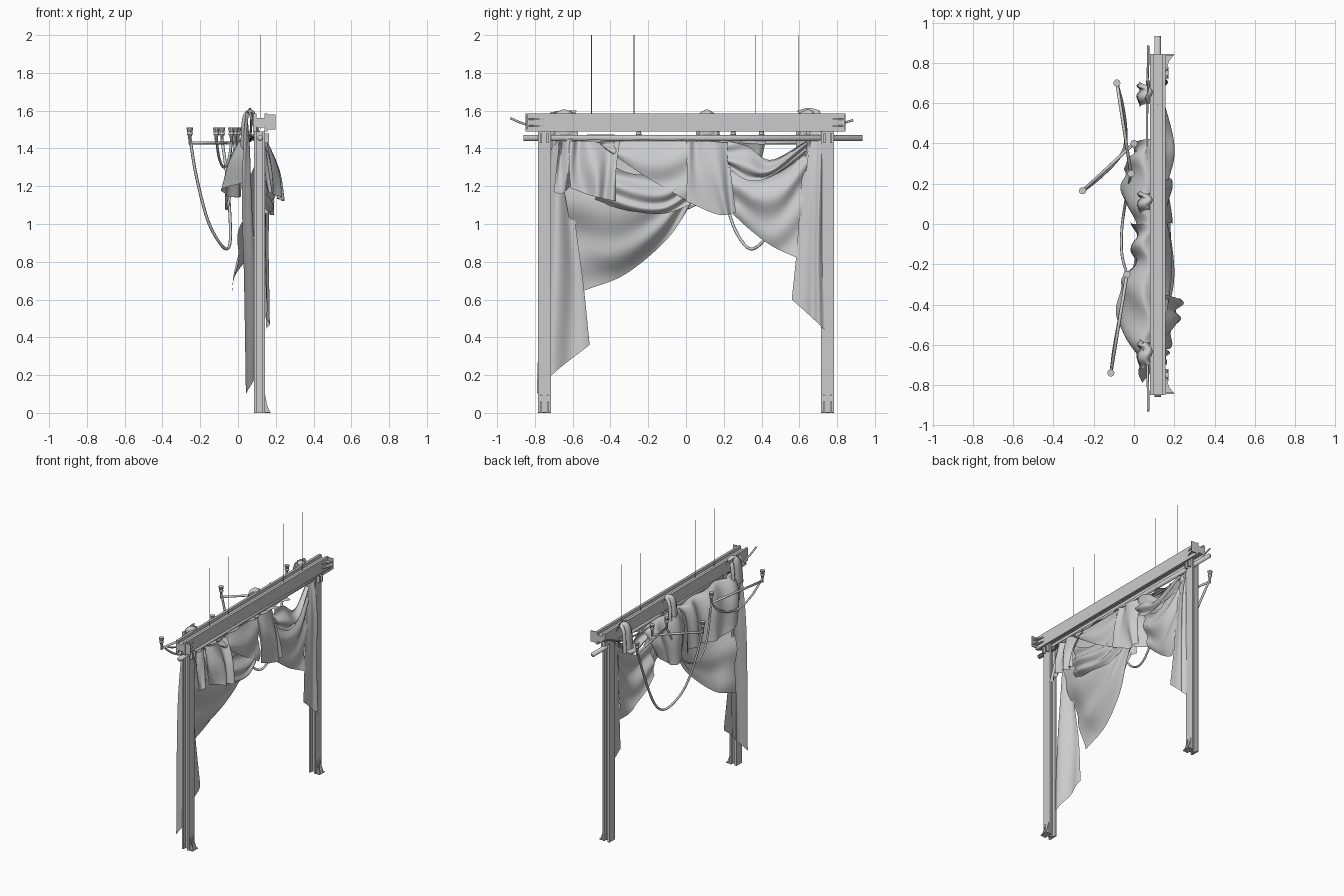
import bpy, bmesh, math
from mathutils import Vector


def add(name, verts, faces, smooth=False):
    me = bpy.data.meshes.new(name)
    me.from_pydata(verts, [], faces)
    bm = bmesh.new()
    bm.from_mesh(me)
    bmesh.ops.recalc_face_normals(bm, faces=bm.faces)
    bm.to_mesh(me)
    bm.free()
    if smooth:
        me.polygons.foreach_set("use_smooth", [True] * len(me.polygons))
    ob = bpy.data.objects.new(name, me)
    bpy.context.collection.objects.link(ob)
    return ob


def prism(name, profile, place, a, b):
    """Extrude a 2D profile from a to b; place(u, v, t) gives the 3D point."""
    n = len(profile)
    verts = [place(u, v, t) for t in (a, b) for u, v in profile]
    faces = [(i, (i + 1) % n, n + (i + 1) % n, n + i) for i in range(n)]
    faces += [tuple(range(n)), tuple(range(n, 2 * n))]
    return add(name, verts, faces)


def box(name, x, y, z):
    prof = [(x[0], y[0]), (x[1], y[0]), (x[1], y[1]), (x[0], y[1])]
    return prism(name, prof, lambda u, v, t: (u, v, t), *z)


def h_profile(x0, x1, half, flange, web):
    w = web / 2
    return [(x0, -half), (x0 + flange, -half), (x0 + flange, -w), (x1 - flange, -w),
            (x1 - flange, -half), (x1, -half), (x1, half), (x1 - flange, half),
            (x1 - flange, w), (x0 + flange, w), (x0 + flange, half), (x0, half)]


def spline(pts, n):
    """Catmull-Rom resample to n points."""
    p = [Vector(q) for q in pts]
    p = [2 * p[0] - p[1]] + p + [2 * p[-1] - p[-2]]
    out = []
    for i in range(n):
        s = i / (n - 1) * (len(pts) - 1)
        k = min(int(s), len(pts) - 2)
        t = s - k
        a, b, c, d = p[k:k + 4]
        out.append(0.5 * (2 * b + (c - a) * t + (2 * a - 5 * b + 4 * c - d) * t * t
                          + (3 * b - a - 3 * c + d) * t ** 3))
    return out


def cloth(name, rows, amp=0.012, fu=3.0, fv=0.0, ph=0.0, nu=48, nv=32):
    """Smooth sheet lofted through rows, with pleats along x."""
    rs = [spline(r, nu) for r in rows]
    cols = [spline([r[i] for r in rs], nv) for i in range(nu)]
    verts = []
    for j in range(nv):
        for i in range(nu):
            u, v = i / (nu - 1), j / (nv - 1)
            p = cols[i][j].copy()
            p.x += amp * math.sin(math.tau * (fu * u + fv * v + ph) + 1.5 * math.sin(5 * u + 2 * v))
            verts.append(p)
    faces = [(j * nu + i, j * nu + i + 1, (j + 1) * nu + i + 1, (j + 1) * nu + i)
             for j in range(nv - 1) for i in range(nu - 1)]
    return add(name, verts, faces, True)


def tube(name, pts, r, n=2, sides=8):
    path = spline(pts, n)
    verts, faces = [], []
    for k, p in enumerate(path):
        d = (path[min(k + 1, n - 1)] - path[max(k - 1, 0)]).normalized()
        a = d.cross(Vector((1, 0, 0))).normalized()
        b = d.cross(a)
        for s in range(sides):
            t = math.tau * s / sides
            verts.append(p + r * (math.cos(t) * a + math.sin(t) * b))
    for k in range(n - 1):
        for s in range(sides):
            s2 = (s + 1) % sides
            faces.append((k * sides + s, k * sides + s2, (k + 1) * sides + s2, (k + 1) * sides + s))
    faces += [tuple(range(sides)), tuple(range((n - 1) * sides, n * sides))]
    return add(name, verts, faces, sides > 4)


# Posts with gusseted foot plates, and the grooved top beam with end plates
foot = [(0.138, 0), (0.172, 0), (0.165, 0.015), (0.153, 0.045), (0.145, 0.09), (0.138, 0.1)]
flare = [(0.15, 0.845), (0.198, 0.845), (0.19, 0.83), (0.172, 0.805), (0.162, 0.765), (0.15, 0.74)]
for s, side in ((-1, "left"), (1, "right")):
    yc = 0.75 * s
    prism(side + "_post", h_profile(0.085, 0.142, 0.034, 0.014, 0.02),
          lambda u, v, t: (u, yc + v, t), 0, 1.49)
    box(side + "_foot_plate", (0.138, 0.172), (yc - 0.03, yc + 0.03), (0, 0.006))
    box(side + "_beam_end_plate", (0.15, 0.198), sorted((0.838 * s, 0.845 * s)), (1.5, 1.58))
    for k in (-0.017, 0.017):
        prism(side + "_foot_gusset", foot, lambda u, v, t: (u, yc + t, v), k - 0.004, k + 0.004)
        prism(side + "_beam_gusset", flare, lambda u, v, t: (u, v * s, t), 1.533 + k, 1.541 + k)
        box(side + "_top_peg", (0.14, 0.165), (yc + k - 0.005, yc + k + 0.005), (1.43, 1.48))
prism("top_beam", h_profile(0.08, 0.157, 0.047, 0.018, 0.05),
      lambda u, v, t: (u, t, 1.537 + v), -0.85, 0.845)

# Curtain pole, bowed rear rod, hanging wires
tube("curtain_pole", [(0.117, -0.86, 1.455), (0.117, 0.935, 1.455)], 0.016, 2, 12)
tube("rear_rod", [(0.07, -0.93, 1.56), (0.07, -0.84, 1.525), (0.065, -0.6, 1.46), (0.065, 0, 1.44),
                  (0.065, 0.6, 1.46), (0.07, 0.8, 1.525), (0.07, 0.885, 1.55)], 0.006, 40)
for y in (-0.5, -0.275, 0.37, 0.595):
    tube("hanging_wire", [(0.117, y, 1.5), (0.117, y, 2.0)], 0.0018, 2, 4)


# Candle arms with cups on both ends
def candle_arm(a, b):
    tube("candle_arm", [(*a, 1.43), (*b, 1.43)], 0.008)
    for x, y in (a, b):
        prof = [(0.007, 1.42), (0.009, 1.465), (0.016, 1.475), (0.013, 1.485), (0.018, 1.51)]
        n = 10
        verts = [(x + r * math.cos(math.tau * i / n), y + r * math.sin(math.tau * i / n), z)
                 for r, z in prof for i in range(n)]
        faces = [(k * n + i, k * n + (i + 1) % n, (k + 1) * n + (i + 1) % n, (k + 1) * n + i)
                 for k in range(len(prof) - 1) for i in range(n)]
        add("candle_cup", verts, faces + [tuple(range(n)), tuple(range(4 * n, 5 * n))])


candle_arm((-0.115, -0.74), (-0.035, -0.25))
candle_arm((-0.085, 0.70), (-0.015, 0.25))
candle_arm((-0.255, 0.165), (0.0, 0.40))

# Sagging cords between the arms
tube("long_cord", [(-0.255, 0.165, 1.46), (-0.22, 0.19, 1.25), (-0.16, 0.24, 1.02), (-0.09, 0.31, 0.89),
                   (-0.05, 0.37, 0.875), (-0.04, 0.45, 0.97), (-0.055, 0.58, 1.22), (-0.085, 0.70, 1.45)], 0.008, 48)
tube("rear_cord", [(-0.115, -0.74, 1.45), (-0.1, -0.62, 1.35), (-0.075, -0.48, 1.3), (-0.05, -0.34, 1.34),
                   (-0.035, -0.25, 1.43)], 0.007, 32)
tube("middle_cord", [(-0.035, -0.25, 1.43), (-0.06, -0.15, 1.17), (-0.06, -0.02, 1.08), (-0.04, 0.12, 1.17),
                     (-0.015, 0.25, 1.43)], 0.007, 32)

# Long side tails
cloth("left_tail", [
    [(0.04, -0.72, 1.59), (0.06, -0.66, 1.6), (0.05, -0.58, 1.6)],
    [(0.02, -0.71, 1.42), (0.07, -0.67, 1.42), (0.05, -0.61, 1.42)],
    [(0.01, -0.74, 1.1), (0.075, -0.68, 1.1), (0.03, -0.59, 1.05)],
    [(0.02, -0.77, 0.7), (0.085, -0.68, 0.72), (0.02, -0.545, 0.7)],
    [(0.03, -0.79, 0.1), (0.08, -0.70, 0.21), (0.035, -0.51, 0.36)]], 0.012, 1.2)
cloth("right_tail", [
    [(0.05, 0.59, 1.6), (0.07, 0.65, 1.615), (0.05, 0.71, 1.6)],
    [(0.10, 0.63, 1.43), (0.12, 0.67, 1.44), (0.12, 0.72, 1.44)],
    [(0.12, 0.61, 1.2), (0.155, 0.66, 1.2), (0.15, 0.72, 1.2)],
    [(0.13, 0.585, 0.85), (0.155, 0.65, 0.85), (0.15, 0.72, 0.85)],
    [(0.14, 0.56, 0.6), (0.155, 0.65, 0.52), (0.16, 0.735, 0.44)]], 0.01, 1.6)

# Large lower swags
cloth("left_swag", [
    [(0.10, -0.68, 1.44), (0.12, -0.4, 1.43), (0.12, -0.15, 1.42), (0.1, 0.06, 1.42)],
    [(0.06, -0.64, 1.15), (0.11, -0.42, 1.07), (0.12, -0.18, 1.14), (0.10, 0.05, 1.28)],
    [(0.0, -0.595, 0.9), (0.06, -0.40, 0.87), (0.09, -0.15, 1.0), (0.07, 0.04, 1.18)],
    [(-0.02, -0.545, 0.645), (-0.01, -0.32, 0.735), (0.03, -0.10, 0.92), (0.05, 0.03, 1.11)]], 0.012, 0.8, 2.6)
cloth("right_swag", [
    [(0.11, 0.23, 1.38), (0.13, 0.36, 1.25), (0.13, 0.50, 1.30), (0.12, 0.66, 1.44)],
    [(0.11, 0.24, 1.2), (0.14, 0.36, 1.11), (0.15, 0.49, 1.12), (0.13, 0.63, 1.22)],
    [(0.08, 0.25, 1.05), (0.08, 0.35, 0.96), (0.11, 0.46, 0.88), (0.14, 0.59, 0.82)]], 0.011, 0.8, 2.2)

# Front valance layers
cloth("left_jabot", [
    [(0.10, -0.67, 1.45), (0.13, -0.63, 1.45), (0.12, -0.58, 1.45)],
    [(0.15, -0.70, 1.17), (0.17, -0.66, 1.16), (0.16, -0.61, 1.2)]], 0.012, 2)
cloth("front_skirt", [
    [(0.135, -0.62, 1.44), (0.14, -0.5, 1.44), (0.14, -0.35, 1.44)],
    [(0.16, -0.62, 1.3), (0.195, -0.5, 1.29), (0.205, -0.37, 1.28)],
    [(0.17, -0.61, 1.19), (0.21, -0.5, 1.15), (0.235, -0.37, 1.12)]], 0.017, 2.4)
cloth("under_swag", [
    [(0.14, -0.46, 1.35), (0.15, -0.3, 1.27), (0.15, -0.12, 1.27), (0.14, 0.02, 1.35)],
    [(0.14, -0.47, 1.21), (0.19, -0.3, 1.15), (0.18, -0.12, 1.14), (0.15, 0.02, 1.2)],
    [(0.12, -0.48, 1.12), (0.16, -0.3, 1.07), (0.16, -0.12, 1.055), (0.12, 0.02, 1.1)]], 0.013, 0.6, 2.5)
cloth("crossing_swag", [
    [(0.135, -0.49, 1.44), (0.14, -0.25, 1.44), (0.14, 0.01, 1.44)],
    [(0.15, -0.46, 1.425), (0.175, -0.24, 1.35), (0.17, 0.01, 1.28)],
    [(0.155, -0.43, 1.40), (0.18, -0.22, 1.255), (0.17, 0.01, 1.12)]], 0.01, 1.2, 1.2)
cloth("centre_tail", [
    [(0.135, 0.0, 1.44), (0.14, 0.1, 1.44), (0.135, 0.22, 1.43)],
    [(0.17, 0.005, 1.27), (0.18, 0.12, 1.25), (0.17, 0.24, 1.25)],
    [(0.18, -0.0, 1.12), (0.18, 0.17, 1.05), (0.175, 0.265, 1.06)]], 0.012, 2)
cloth("right_upper_swag", [
    [(0.13, 0.22, 1.44), (0.15, 0.33, 1.41), (0.15, 0.45, 1.34), (0.12, 0.64, 1.44)],
    [(0.16, 0.22, 1.34), (0.19, 0.33, 1.29), (0.18, 0.45, 1.28), (0.13, 0.64, 1.41)],
    [(0.15, 0.23, 1.29), (0.17, 0.33, 1.23), (0.16, 0.45, 1.25), (0.12, 0.63, 1.36)]], 0.012, 0.8, 2)

# Rear valance layers, carried up over the pole
cloth("rear_left_valance", [
    [(0.13, -0.68, 1.44), (0.13, -0.45, 1.44), (0.13, -0.2, 1.44), (0.13, 0.0, 1.44)],
    [(0.05, -0.70, 1.46), (0.05, -0.45, 1.47), (0.05, -0.2, 1.46), (0.05, 0.0, 1.46)],
    [(0.02, -0.69, 1.36), (-0.05, -0.42, 1.34), (0.0, -0.2, 1.35), (0.01, 0.0, 1.38)],
    [(0.01, -0.66, 1.22), (-0.09, -0.38, 1.17), (-0.01, -0.2, 1.14), (0.0, 0.01, 1.15)]], 0.017, 3.6)
cloth("rear_right_valance", [
    [(0.13, 0.0, 1.44), (0.13, 0.25, 1.43), (0.13, 0.42, 1.42)],
    [(0.05, 0.0, 1.46), (0.04, 0.23, 1.46), (0.05, 0.42, 1.44)],
    [(0.0, 0.0, 1.35), (-0.03, 0.23, 1.34), (0.01, 0.40, 1.35)],
    [(0.0, 0.02, 1.18), (-0.06, 0.22, 1.15), (0.02, 0.34, 1.25)]], 0.014, 2.6)

# Gathered bunches behind the beam top
for name, y0, y1 in (("left_bunch", -0.72, -0.57), ("centre_bunch", 0.05, 0.17), ("right_bunch", 0.58, 0.71)):
    m = (y0 + y1) / 2
    cloth(name, [[(x, y0 + d, z - 0.01), (x, m, z + 0.01), (x, y1 - d, z - 0.01)] for x, z, d in
                 ((0.09, 1.46, 0), (0.085, 1.57, 0.01), (0.06, 1.595, 0.02), (0.03, 1.55, 0.01), (0.02, 1.4, 0))],
          0.008, 2.2)
